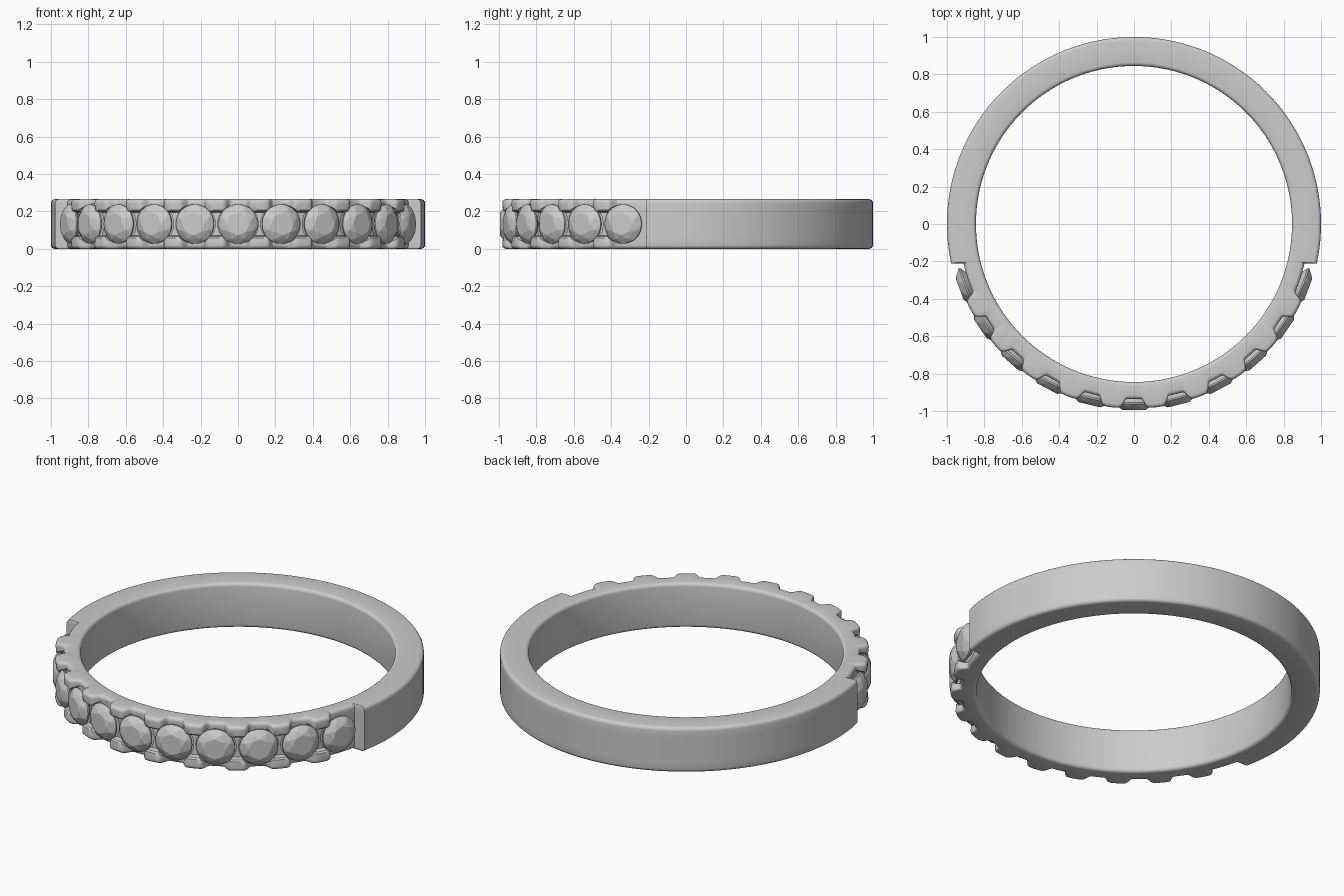
import bpy, bmesh
from math import sin, cos, pi, radians
from mathutils import Matrix, Vector

if "Cube" in bpy.data.objects:
    bpy.data.objects.remove(bpy.data.objects["Cube"])

R_IN, H = 0.845, 0.265
FLOOR, RIM = 0.936, 0.987
STEP, STONE_R, N_SIDE = 13.9, 0.105, 5
SHOULDER = 77.8


def finish(bm, name, smooth=None):
    bmesh.ops.recalc_face_normals(bm, faces=bm.faces[:])
    me = bpy.data.meshes.new(name)
    bm.to_mesh(me)
    bm.free()
    ob = bpy.data.objects.new(name, me)
    bpy.context.collection.objects.link(ob)
    if smooth:
        bpy.ops.object.select_all(action='DESELECT')
        ob.select_set(True)
        bpy.context.view_layer.objects.active = ob
        bpy.ops.object.shade_smooth_by_angle(angle=radians(smooth))
    return ob


def seat_matrix(deg, radius):
    # local z points outwards from the ring, local y points up
    a = radians(deg)
    out = Vector((sin(a), -cos(a), 0))
    up = Vector((0, 0, 1))
    m = Matrix((up.cross(out), up, out)).transposed().to_4x4()
    m.translation = out * radius + Vector((0, 0, H / 2))
    return m


def corner(r, z, sr, sz, b=0.02):
    # quarter-round corner, listed from its flat side to its wall side
    return [(r - sr * b * (1 - sin(t)), z - sz * b * (1 - cos(t)))
            for t in [i * pi / 8 for i in range(5)]]


def section(rim, mid):
    # cross-section with a channel between the upper and lower rims
    pts = corner(rim, 0, 1, -1)
    pts += [(rim - 0.004, 0.058), (rim - (rim - mid) * 0.3, 0.066), (mid, 0.071)]
    pts += [(mid, H - 0.071), (rim - (rim - mid) * 0.3, H - 0.066), (rim - 0.004, H - 0.058)] 
    if rim == mid:
        pts = corner(rim, 0, 1, -1) + [(rim, z) for z in
              (0.058, 0.066, 0.071, H - 0.071, H - 0.066, H - 0.058)]
    pts += corner(rim, H, 1, 1)[::-1]
    pts += corner(R_IN, H, -1, 1) + corner(R_IN, 0, -1, -1)[::-1]
    return pts


# Stations around the ring: angle from the front, rim radius, channel radius
stations = []
lobe = [(-4.7, 0), (-4.2, 0.1), (-3.7, 0.4), (-3.2, 0.72), (-2.7, 0.9), (-2.1, 0.98), (-1, 1)]
lobe += [(0, 1)] + [(-a, f) for a, f in reversed(lobe)]
for k in range(-N_SIDE, N_SIDE):
    c = (k + 0.5) * STEP
    for off, f in lobe:
        rim = FLOOR + (RIM - FLOOR) * f
        stations.append((c + off, rim, FLOOR + 0.012 * f if f else rim))
    if k < N_SIDE - 1:
        stations.append((c + STEP / 2, FLOOR, FLOOR))
for i in range(1, 6):
    a = 65 + (77.0 - 65) * (i / 5)
    stations += [(a, FLOOR, FLOOR), (-a, FLOOR, FLOOR)]
span = 360 - 2 * SHOULDER
for i in range(81):
    a = SHOULDER + span * i / 80
    stations.append((a if a <= 180 else a - 360, 1.0, 1.0))
stations.sort()

# Band with raised, scalloped rims
bm = bmesh.new()
rings = []
for deg, rim, mid in stations:
    a = radians(deg)
    rings.append([bm.verts.new((r * sin(a), -r * cos(a), z)) for r, z in section(rim, mid)])
for p, q in zip(rings, rings[1:] + rings[:1]):
    n = len(p)
    for j in range(n):
        bm.faces.new((p[j], p[(j + 1) % n], q[(j + 1) % n], q[j]))
band = finish(bm, "band")

# Round seats cut under the stones
bm = bmesh.new()
for k in range(-N_SIDE, N_SIDE + 1):
    bmesh.ops.create_cone(bm, cap_ends=True, segments=48, radius1=STONE_R + 0.003,
                          radius2=STONE_R + 0.003, depth=0.2,
                          matrix=seat_matrix(k * STEP, 0.931 + 0.1))
cutter = finish(bm, "seat_cutter")
cutter.hide_render = True
cutter.hide_set(True)
mod = band.modifiers.new("seats", 'BOOLEAN')
mod.operation, mod.solver, mod.object = 'DIFFERENCE', 'EXACT', cutter
bpy.context.view_layer.objects.active = band
band.select_set(True)
bpy.ops.object.modifier_apply(modifier=mod.name)
bpy.data.objects.remove(cutter)
bpy.ops.object.shade_smooth_by_angle(angle=radians(35))


# Faceted round stones
def ring_pts(n, r, z, turn=0.0):
    return [(r * cos(2 * pi * (i + turn) / n), r * sin(2 * pi * (i + turn) / n), z)
            for i in range(n)]


bm = bmesh.new()
gem = ring_pts(8, 0.06, 0.037) + ring_pts(8, 0.086, 0.024, 0.5)
gem += ring_pts(32, STONE_R, 0.004) + ring_pts(32, STONE_R, -0.004)
gem += ring_pts(8, 0.05, -0.042) + [(0, 0, -0.078)]
for p in gem:
    bm.verts.new(p)
bmesh.ops.convex_hull(bm, input=bm.verts[:])
stone = finish(bm, "stone")
for k in range(-N_SIDE, N_SIDE + 1):
    ob = stone if k == -N_SIDE else stone.copy()
    if ob is not stone:
        bpy.context.collection.objects.link(ob)
    ob.name = f"stone_{k + N_SIDE + 1}"
    ob.matrix_world = seat_matrix(k * STEP, 0.958)
